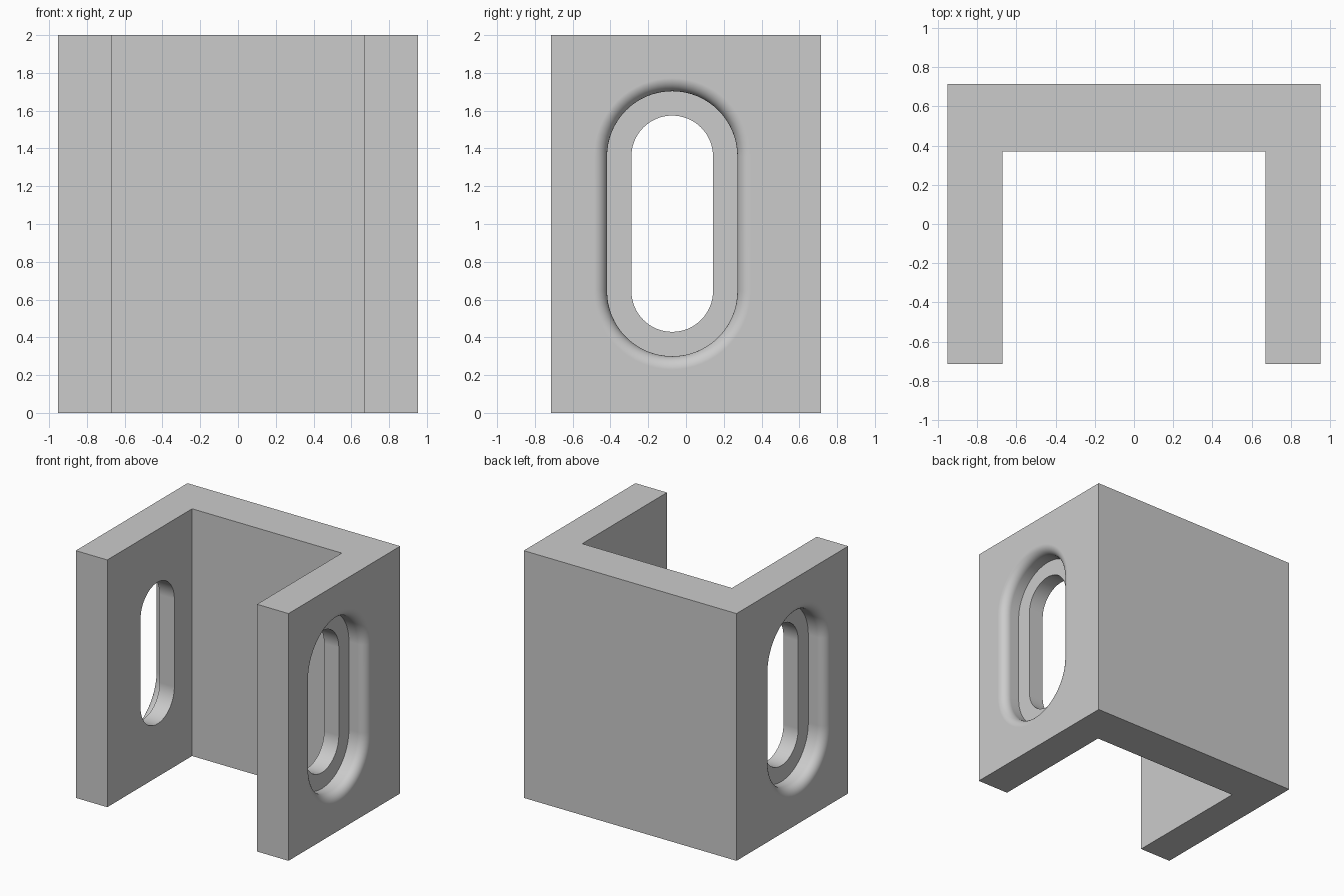
import bpy
import bmesh
import math

cube = bpy.data.objects.get("Cube")
if cube:
    bpy.data.objects.remove(cube, do_unlink=True)

HALF_W, HALF_D, HEIGHT = 0.952, 0.714, 2.0
INNER_W, INNER_Y = 0.67, 0.37        # inside faces of the channel
SLOT_Y, SLOT_LOW, SLOT_HIGH = -0.073, 0.645, 1.358
SLOT_R, RECESS_R = 0.216, 0.345
RECESS_DEPTH, FILLET = 0.15, 0.07
ARC = 32                             # segments per half circle

grey = bpy.data.materials.new("light grey")
grey.use_nodes = True
grey.diffuse_color = (0.6, 0.6, 0.6, 1)
grey.node_tree.nodes["Principled BSDF"].inputs["Base Color"].default_value = (0.6, 0.6, 0.6, 1)


def make_object(name, bm):
    bmesh.ops.recalc_face_normals(bm, faces=bm.faces)
    mesh = bpy.data.meshes.new(name)
    bm.to_mesh(mesh)
    bm.free()
    mesh.materials.append(grey)
    obj = bpy.data.objects.new(name, mesh)
    bpy.context.collection.objects.link(obj)
    return obj


def slot_ring(bm, x, radius):
    """Upright rounded slot outline at the given x."""
    ring = []
    for centre, start in ((SLOT_HIGH, 0), (SLOT_LOW, math.pi)):
        for i in range(ARC + 1):
            a = start + math.pi * i / ARC
            ring.append(bm.verts.new((x, SLOT_Y + radius * math.cos(a), centre + radius * math.sin(a))))
    return ring


def slot_cutter(name, side):
    """Stepped slot with a rounded outer lip, lofted from outside to inside."""
    profile = [(HALF_W + 0.1, RECESS_R + FILLET)]
    for i in range(13):
        a = math.pi / 2 * i / 12
        profile.append((HALF_W - FILLET * (1 - math.cos(a)), RECESS_R + FILLET * (1 - math.sin(a))))
    floor = HALF_W - RECESS_DEPTH
    profile += [(floor, RECESS_R), (floor, SLOT_R), (INNER_W - 0.1, SLOT_R)]
    bm = bmesh.new()
    rings = [slot_ring(bm, side * x, r) for x, r in profile]
    for a, b in zip(rings, rings[1:]):
        for i in range(len(a)):
            j = (i + 1) % len(a)
            bm.faces.new((a[i], a[j], b[j], b[i]))
    bm.faces.new(rings[0])
    bm.faces.new(rings[-1])
    obj = make_object(name, bm)
    obj.hide_render = True
    return obj


# U-shaped channel body
bm = bmesh.new()
half = [(INNER_W, INNER_Y), (INNER_W, -HALF_D), (HALF_W, -HALF_D), (HALF_W, HALF_D)]
outline = half + [(-x, y) for x, y in reversed(half)]
base = bm.faces.new([bm.verts.new((x, y, 0)) for x, y in outline])
top = bmesh.ops.extrude_face_region(bm, geom=[base])["geom"]
bmesh.ops.translate(bm, vec=(0, 0, HEIGHT), verts=[v for v in top if isinstance(v, bmesh.types.BMVert)])
body = make_object("channel_bracket", bm)

# Recessed slots through both side walls
bpy.ops.object.select_all(action='DESELECT')
body.select_set(True)
bpy.context.view_layer.objects.active = body
for name, side in (("left_slot_cutter", 1), ("right_slot_cutter", -1)):
    cutter = slot_cutter(name, side)
    mod = body.modifiers.new(name, 'BOOLEAN')
    mod.operation = 'DIFFERENCE'
    mod.solver = 'EXACT'
    mod.object = cutter
    bpy.ops.object.modifier_apply(modifier=mod.name)
    bpy.data.objects.remove(cutter, do_unlink=True)

# Smooth curves, crisp corners, flat walls
bpy.ops.object.shade_smooth_by_angle(angle=math.radians(30))
weighted = body.modifiers.new("even_shading", 'WEIGHTED_NORMAL')
weighted.keep_sharp = True
